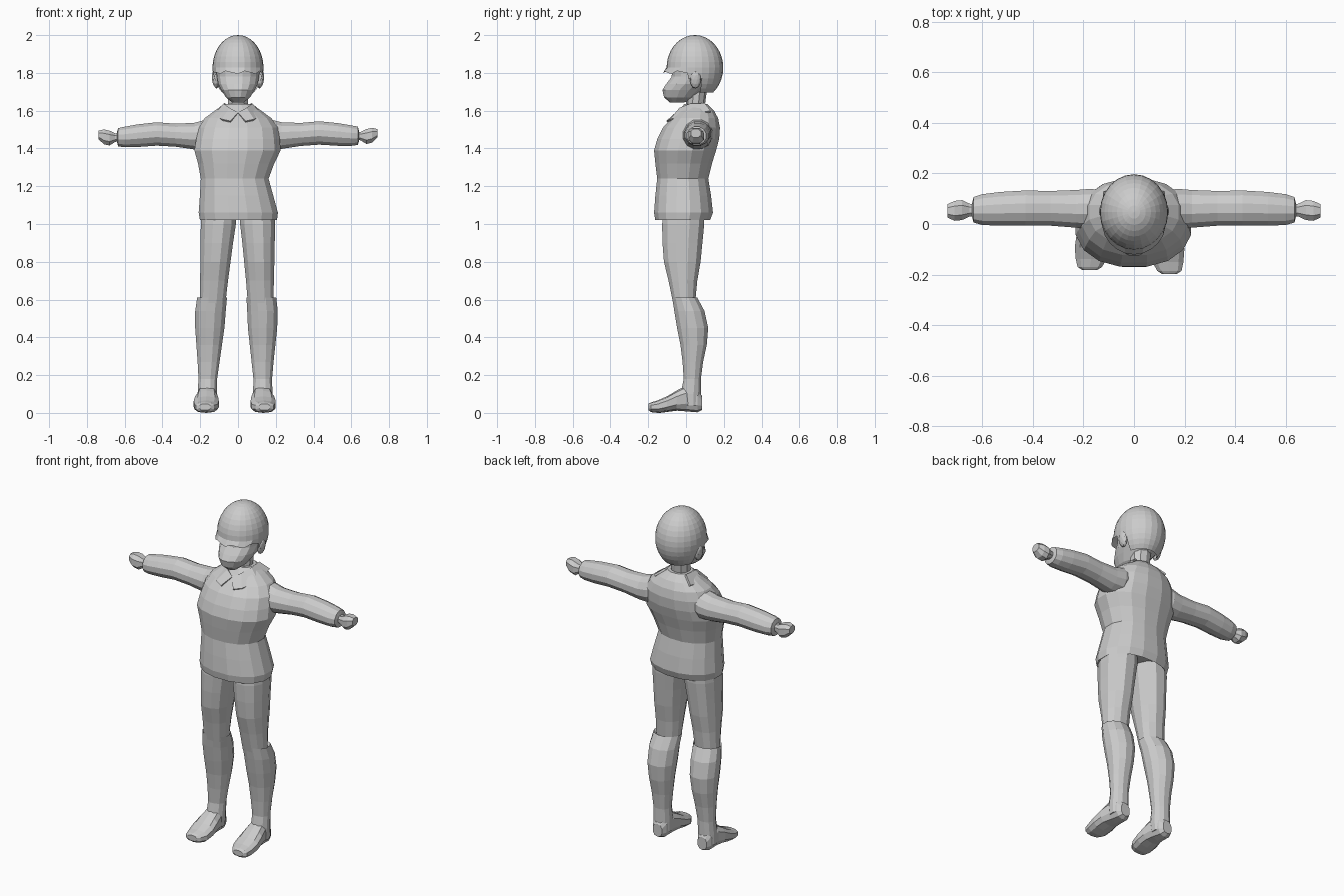
import bpy, bmesh
from math import sin, cos, pi, copysign


def finish(bm, name):
    bmesh.ops.recalc_face_normals(bm, faces=bm.faces)
    me = bpy.data.meshes.new(name)
    bm.to_mesh(me)
    bm.free()
    ob = bpy.data.objects.new(name, me)
    bpy.context.collection.objects.link(ob)
    return ob


def loft(name, rings, place, n=12, p=2.0):
    """Skin of superellipse rings (t, cu, cv, ru, rv); place(t, u, v) gives the 3D point."""
    bm = bmesh.new()
    loops = []
    for t, cu, cv, ru, rv in rings:
        loop = []
        for i in range(n):
            a = 2 * pi * (i + 0.5) / n
            c, s = cos(a), sin(a)
            u = cu + ru * copysign(abs(c) ** (2 / p), c)
            v = cv + rv * copysign(abs(s) ** (2 / p), s)
            loop.append(bm.verts.new(place(t, u, v)))
        loops.append(loop)
    for a, b in zip(loops, loops[1:]):
        for i in range(n):
            j = (i + 1) % n
            bm.faces.new((a[i], a[j], b[j], b[i]))
    bm.faces.new(loops[0])
    bm.faces.new(loops[-1])
    return finish(bm, name)


def upright(t, u, v):
    return (u, v, t)


def spans(rows):
    """(z, left x, right x, front y, back y) to ring form."""
    return [(z, (l + r) / 2, (f + b) / 2, (r - l) / 2, (b - f) / 2)
            for z, l, r, f, b in rows]


# Jumper body
loft("jumper_body", spans([
    (1.05, -.17, .17, -.13, .10), (1.02, -.205, .21, -.165, .13),
    (1.06, -.212, .215, -.172, .145), (1.15, -.205, .19, -.165, .135),
    (1.24, -.20, .165, -.155, .12), (1.32, -.215, .195, -.165, .14),
    (1.39, -.235, .23, -.172, .162), (1.45, -.225, .225, -.155, .178),
    (1.51, -.21, .215, -.125, .182), (1.56, -.18, .18, -.08, .172),
    (1.60, -.125, .125, -.04, .15), (1.635, -.07, .07, -.01, .115)]),
    upright, 16, 2.2)

# Neck and head
loft("neck", spans([(1.56, -.07, .07, -.02, .11), (1.63, -.055, .055, .0, .10),
                    (1.74, -.06, .06, .0, .115)]), upright, 10)
loft("head", spans([
    (1.643, -.03, .03, -.085, -.01), (1.67, -.065, .065, -.118, .06),
    (1.71, -.09, .09, -.127, .11), (1.74, -.106, .106, -.108, .15),
    (1.78, -.114, .114, -.078, .165), (1.85, -.118, .118, -.075, .17),
    (1.93, -.08, .08, -.03, .13)]), upright, 16, 2.1)

# Hair cap: sphere trimmed along a slanted hairline, with a ragged fringe
bm = bmesh.new()
bmesh.ops.create_uvsphere(bm, u_segments=24, v_segments=18, radius=1)
for v in bm.verts:
    v.co = (v.co.x * .135, .047 + v.co.y * .15, 1.828 + v.co.z * .172)


def below_hairline(f):
    c = f.calc_center_median()
    return c.z < (1.80 if c.y < .0 else 1.77 if c.y < .07 else 1.69)


bmesh.ops.delete(bm, geom=[f for f in bm.faces if below_hairline(f)], context='FACES')
for k, v in enumerate(w for w in bm.verts if w.is_boundary and w.co.y < 0):
    v.co.y -= .02
    v.co.z += (.012, -.004, .004)[k % 3]
finish(bm, "hair_cap")

for s, side in ((1, "right"), (-1, "left")):
    # Ear
    bm = bmesh.new()
    bmesh.ops.create_icosphere(bm, subdivisions=2, radius=1)
    for v in bm.verts:
        v.co = (s * (.12 + v.co.x * .018 + v.co.z * .006), .05 + v.co.y * .03,
                1.765 + v.co.z * .048)
    finish(bm, side + "_ear")

    # Collar flap
    bm = bmesh.new()
    inner = [(0, -.055, 1.59), (.045, -.035, 1.615), (.075, .02, 1.637), (.07, .10, 1.64)]
    outer = [(.04, -.105, 1.545), (.085, -.085, 1.555), (.135, .0, 1.575), (.12, .13, 1.60)]
    rows = [[bm.verts.new((s * x, y, z)) for x, y, z in r] for r in (inner, outer)]
    for i in range(3):
        bm.faces.new((rows[0][i], rows[0][i + 1], rows[1][i + 1], rows[1][i]))
    flap = finish(bm, side + "_collar_flap")
    flap.modifiers.new("thickness", 'SOLIDIFY').thickness = .012

    # Sleeve and fist run along x; the left arm hangs a little lower
    def sideways(t, u, v):
        return (s * t, u, v - (.012 * t if s < 0 else 0))

    loft(side + "_sleeve", [
        (.11, .06, 1.50, .07, .07), (.17, .06, 1.475, .082, .082),
        (.23, .06, 1.468, .077, .073), (.33, .062, 1.474, .071, .063),
        (.43, .063, 1.482, .072, .064), (.53, .06, 1.474, .069, .062),
        (.60, .057, 1.468, .063, .056), (.635, .056, 1.467, .052, .05),
        (.64, .055, 1.467, .03, .03)], sideways, 12)
    loft(side + "_fist", [
        (.62, .055, 1.47, .024, .022), (.65, .055, 1.465, .027, .024),
        (.68, .055, 1.463, .042, .042), (.71, .052, 1.47, .042, .042),
        (.738, .052, 1.48, .028, .024)], sideways, 8, 2.4)

    # Legs: the left one splays a little further out
    def leg(t, u, v):
        return (s * (u + (.035 * (1 - t) if s < 0 else 0)), v, t)

    loft(side + "_thigh", spans([
        (1.08, .01, .195, -.12, .10), (1.0, .008, .20, -.13, .10),
        (.9, .02, .197, -.128, .09), (.8, .03, .195, -.12, .08),
        (.7, .04, .192, -.095, .062), (.58, .05, .19, -.07, .05)]), leg, 12, 2.2)
    loft(side + "_sock", spans([
        (.595, .05, .19, -.06, .05), (.61, .042, .205, -.075, .062),
        (.54, .046, .213, -.065, .10), (.45, .05, .21, -.05, .12),
        (.36, .06, .20, -.032, .112), (.27, .07, .19, -.02, .092),
        (.18, .08, .182, -.014, .08), (.10, .078, .184, -.03, .08),
        (.04, .08, .182, -.02, .075)]), leg, 12, 2.1)

    # Foot runs along y from heel to toe
    toe = 1.0 if s > 0 else .92
    def along(t, u, v):
        return (s * (u + (.035 if s < 0 else 0)), t * (toe if t < 0 else 1), v)

    loft(side + "_foot", spans([
        (.084, .10, .16, .015, .09), (.06, .085, .175, .003, .13),
        (.0, .076, .182, .008, .145), (-.05, .068, .195, .012, .118),
        (-.10, .064, .202, .006, .088), (-.15, .07, .198, .0, .066),
        (-.185, .09, .19, .004, .056), (-.198, .11, .17, .014, .048)]), along, 10, 2.6)
